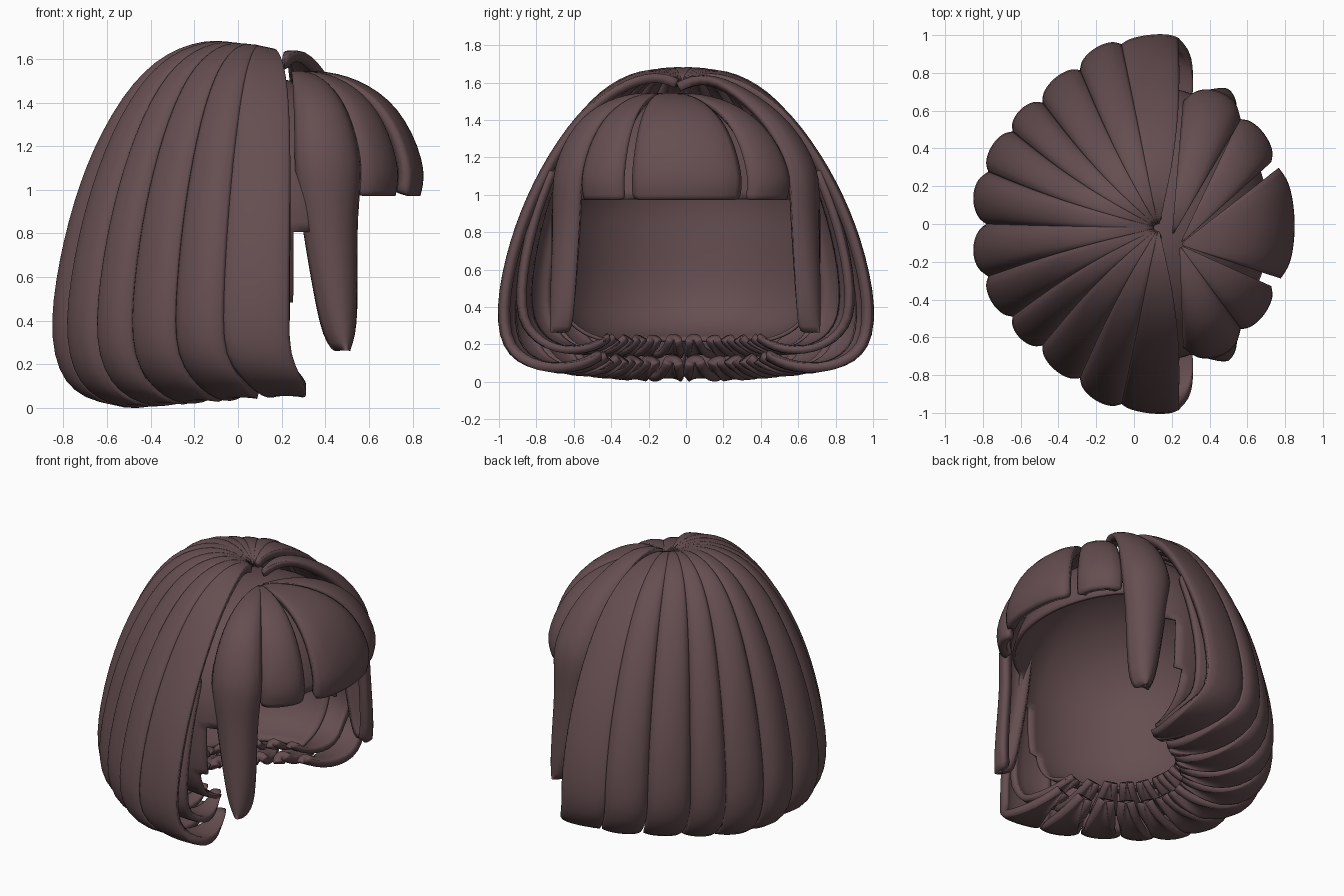
import bpy, bmesh, math
from mathutils import Vector

if "Cube" in bpy.data.objects:
    bpy.data.objects.remove(bpy.data.objects["Cube"], do_unlink=True)

hair = bpy.data.materials.new("dark brown hair")
hair.use_nodes = True
COLOUR = (0.13, 0.075, 0.08, 1)
hair.diffuse_color = COLOUR
hair.node_tree.nodes["Principled BSDF"].inputs["Base Color"].default_value = COLOUR
hair.node_tree.nodes["Principled BSDF"].inputs["Roughness"].default_value = 0.8


def finish(name, bm, thickness, subdivide):
    """Turn a bmesh sheet into a thick, smooth-shaded object."""
    mesh = bpy.data.meshes.new(name)
    bm.to_mesh(mesh)
    bm.free()
    mesh.materials.append(hair)
    ob = bpy.data.objects.new(name, mesh)
    bpy.context.collection.objects.link(ob)
    if subdivide:
        sub = ob.modifiers.new("smooth", "SUBSURF")
        sub.levels = sub.render_levels = 1
    solid = ob.modifiers.new("thickness", "SOLIDIFY")
    solid.thickness = thickness
    solid.offset = -1
    bpy.ops.object.select_all(action="DESELECT")
    ob.select_set(True)
    bpy.context.view_layer.objects.active = ob
    bpy.ops.object.shade_smooth_by_angle(angle=math.radians(40))


def lock(name, side, centre, a, b, bulge, profile, warp, thickness=0.05, cols=11):
    """Loft a lock from the parting out to rim chord a-b and down.
    profile rows: reach from centre, height, width factor."""
    a, b = (Vector((p[0], p[1] * side)) for p in (a, b))
    if side < 0:
        a, b = b, a
    c = Vector(centre)
    chord = b - a
    out = Vector((chord.y, -chord.x)).normalized()
    bm = bmesh.new()
    rows = []
    for reach, z, width in profile:
        row = []
        for i in range(cols):
            u = 2 * i / (cols - 1) - 1
            crown = (1 - u * u) ** 0.6 * min(1, reach * 1.3)
            rim = (a + b) / 2 + chord * (u * width / 2) + out * bulge * crown
            p = c.lerp(rim, reach)
            lift = 0.25 * bulge * crown * math.sin(math.pi * min(reach, 1))
            co = Vector((p.x, p.y, z + lift))
            row.append(bm.verts.new(warp(co, rim, reach)))
        rows.append(row)
    for r0, r1 in zip(rows, rows[1:]):
        for i in range(cols - 1):
            bm.faces.new((r0[i], r1[i], r1[i + 1], r0[i + 1]))
    finish(name, bm, thickness, True)


def bob_warp(co, rim, reach):
    """Fuller back and sides, forward-swept front edge and tips."""
    back = min(max(-rim.x / 0.8, 0), 1)
    front = min(max((rim.x + 0.1) / 0.3, 0), 1)
    arch = math.sin(math.pi * reach)
    tip = max(0, 0.25 - co.z) / 0.2
    if tip == 0:
        co.x -= 0.08 * arch * back
        co.y *= 1 + 0.035 * arch
        co.x += 0.045 * front * arch
        co.z += (0.035 * back - 0.03 * front) * arch
    co.x += 0.13 * (1 - back) * tip
    co.z -= 0.05 * back * min(tip, 1)
    return co


def plain_warp(co, rim, reach):
    return co


def face_warp(co, rim, reach):
    """Long lock sweeps forward and out as it falls."""
    fall = max(0, 0.9 - co.z) / 0.6
    co.x += 0.06 * fall
    co.y *= 1 + 0.07 * fall
    return co


def raised_warp(co, rim, reach):
    """Same lock, arching up over the parting."""
    if co.z > 1.1:
        arch = math.sin(math.pi * min(1, reach ** 0.6)) ** 2
        co.z += 0.08 * arch + 0.05 * max(0, 1 - reach * 2)
    return face_warp(co, rim, reach)


# Bob: six overlapping locks on each side, from face edge to nape
BOB = [(0.02, 1.62, 1), (0.1, 1.66, 1), (0.2, 1.665, 1), (0.3, 1.635, 1.02),
       (0.4, 1.58, 1.03), (0.5, 1.495, 1.03), (0.6, 1.375, 1.03), (0.7, 1.22, 1.03),
       (0.78, 1.07, 1.03), (0.85, 0.92, 1.03), (0.91, 0.76, 1.03), (0.96, 0.58, 1.03),
       (0.99, 0.4, 1.03), (0.98, 0.24, 1.02), (0.93, 0.14, 0.98), (0.84, 0.075, 0.9),
       (0.72, 0.045, 0.78), (0.6, 0.05, 0.55), (0.5, 0.08, 0.3), (0.44, 0.12, 0.08)]
VALLEYS = [(0.23, 1.0), (-0.07, 0.965), (-0.29, 0.825), (-0.49, 0.65),
           (-0.65, 0.495), (-0.78, 0.28), (-0.77, -0.01)]
BULGES = [0.035, 0.06, 0.06, 0.06, 0.06, 0.09]
CROWN = (0.13, -0.02)
# Under layer: shorter strands filling the space between bob and cap
UNDER = [(reach * 0.89, z + 0.1, width) for reach, z, width in BOB[8:]]
for side, label in ((1, "left"), (-1, "right")):
    for i, bulge in enumerate(BULGES):
        lock(f"bob_lock_{label}_{i + 1}", side, CROWN, VALLEYS[i],
             VALLEYS[i + 1], bulge, BOB, bob_warp)
        lock(f"under_lock_{label}_{i + 1}", side, CROWN, VALLEYS[i],
             VALLEYS[i + 1], bulge, UNDER, bob_warp, 0.04, 7)

# Fringe: blunt centre panel, blunt side panels and long face-framing locks
FRINGE = [(0.03, 1.54, 1), (0.15, 1.545, 1), (0.3, 1.535, 1), (0.45, 1.51, 1),
          (0.6, 1.465, 1), (0.74, 1.4, 1), (0.86, 1.31, 1), (0.95, 1.2, 1),
          (1, 1.09, 1), (0.99, 1.02, 1), (0.97, 0.97, 1)]
LONG = FRINGE[:-2] + [(1, 0.95, 0.9), (0.99, 0.8, 0.8), (0.98, 0.62, 0.72),
                      (0.97, 0.45, 0.62), (0.96, 0.33, 0.5), (0.95, 0.26, 0.25)]
PART = (0.24, -0.11)
lock("fringe_centre", 1, PART, (0.78, -0.29), (0.77, 0.3), 0.08, FRINGE, plain_warp)
for side, label in ((1, "left"), (-1, "right")):
    lock(f"fringe_side_{label}", side, PART, (0.73, 0.33), (0.56, 0.56), 0.06,
         FRINGE, plain_warp)
    lock(f"face_lock_{label}", side, (0.2, -0.07) if side > 0 else PART,
         (0.57, 0.56), (0.26, 0.66), 0.1, LONG, raised_warp if side > 0 else face_warp)

# Inner cap lining the hair: domed above, boxier below, open at face and nape
bm = bmesh.new()
bmesh.ops.create_uvsphere(bm, u_segments=64, v_segments=48, radius=1)
for v in bm.verts:
    x, y, z = v.co
    flare = 1
    if z < 0:
        flare = max(0, 1 - z ** 4) ** 0.25 / max(0.001, math.hypot(x, y))
    v.co = (0.14 + x * flare * (0.59 if x > 0 else 0.72), y * flare * 0.72,
            0.85 + z * 0.66)


def is_open(face):
    p = face.calc_center_median()
    edge = 0.34 if p.z > 0.8 else 0.24 if p.z > 0.5 else 0.17
    return p.z < 0.21 or (p.x > edge and p.z < 0.98)


bmesh.ops.delete(bm, geom=[f for f in bm.faces if is_open(f)], context="FACES")
finish("inner_cap", bm, 0.02, False)
